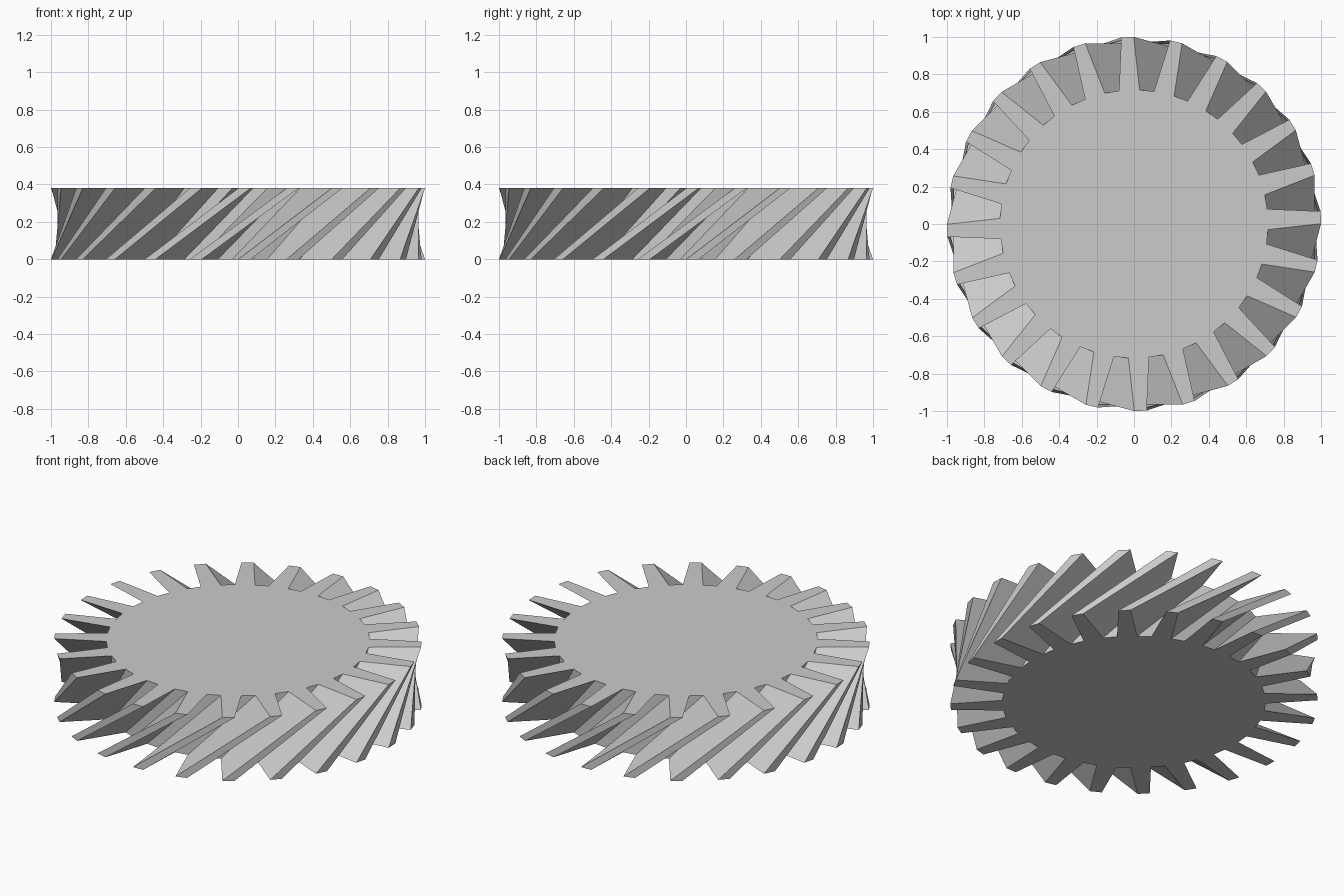
import bpy, bmesh
from math import sin, cos, radians

old = bpy.data.objects.get("Cube")
if old:
    bpy.data.objects.remove(old, do_unlink=True)

TEETH = 24
TIP_R, ROOT_R = 1.0, 0.717
TIP_HALF, ROOT_HALF = 1.9, 4.4      # half widths of a tooth, in degrees
HEIGHT, TWIST, PHASE = 0.38, 30.0, 2.0

# Plain grey metal
grey = bpy.data.materials.new("plain grey")
grey.use_nodes = True
colour = (0.6, 0.6, 0.6, 1.0)
grey.diffuse_color = colour
grey.node_tree.nodes["Principled BSDF"].inputs["Base Color"].default_value = colour


def outline(bm, z, turn):
    """One closed ring of gear teeth at height z."""
    ring = []
    for i in range(TEETH):
        middle = i * 360 / TEETH + PHASE + turn
        for r, offset in ((ROOT_R, -ROOT_HALF), (TIP_R, -TIP_HALF),
                          (TIP_R, TIP_HALF), (ROOT_R, ROOT_HALF)):
            a = radians(middle + offset)
            ring.append(bm.verts.new((r * cos(a), r * sin(a), z)))
    return ring


# Helical gear: two outlines, the lower one turned back, joined by straight walls
bm = bmesh.new()
bottom = outline(bm, 0, -TWIST)
top = outline(bm, HEIGHT, 0)
bm.faces.new(top)
bm.faces.new(reversed(bottom))
count = len(top)
for i in range(count):
    j = (i + 1) % count
    bm.faces.new((bottom[i], bottom[j], top[j], top[i]))

mesh = bpy.data.meshes.new("helical_gear")
bm.to_mesh(mesh)
bm.free()
mesh.materials.append(grey)
gear = bpy.data.objects.new("helical_gear", mesh)
bpy.context.collection.objects.link(gear)

bpy.ops.object.select_all(action="DESELECT")
gear.select_set(True)
bpy.context.view_layer.objects.active = gear
bpy.ops.object.shade_smooth_by_angle(angle=radians(30))
